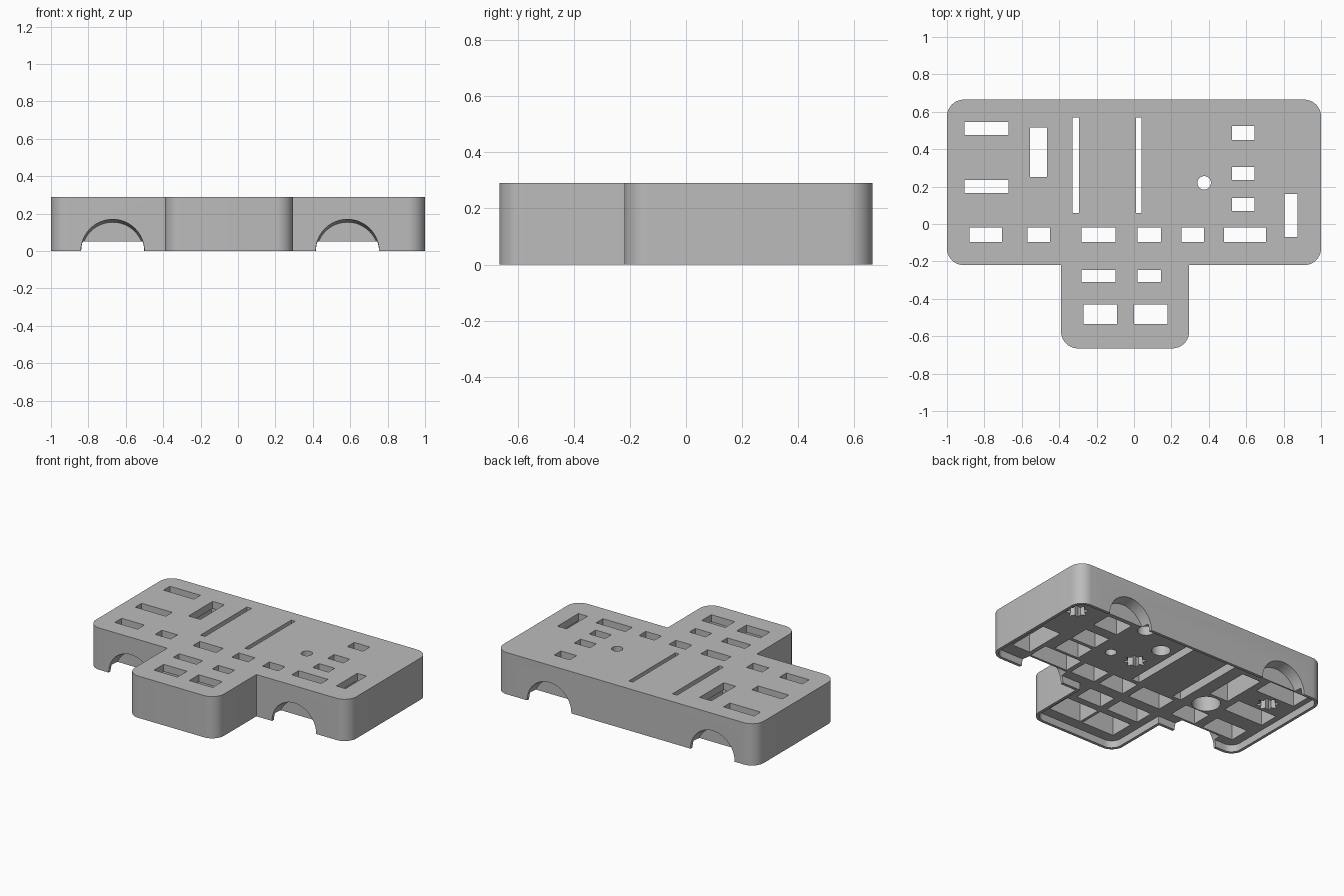
import bpy, bmesh, math

cube = bpy.data.objects.get("Cube")
if cube:
    bpy.data.objects.remove(cube, do_unlink=True)

grey = bpy.data.materials.new("plain grey")
grey.use_nodes = True
grey.diffuse_color = (0.5, 0.5, 0.5, 1)
grey.node_tree.nodes["Principled BSDF"].inputs["Base Color"].default_value = (0.5, 0.5, 0.5, 1)

HEIGHT, SKIRT, WALL, LID, MARGIN = 0.29, 0.05, 0.02, 0.05, 0.035


def loft(bm, ring_a, ring_b):
    """Closed solid between two matching rings of points."""
    a = [bm.verts.new(p) for p in ring_a]
    b = [bm.verts.new(p) for p in ring_b]
    bm.faces.new(a)
    bm.faces.new(b)
    for i in range(len(a)):
        j = (i + 1) % len(a)
        bm.faces.new((a[i], a[j], b[j], b[i]))


def prism(bm, pts, z0, z1):
    loft(bm, [(x, y, z0) for x, y in pts], [(x, y, z1) for x, y in pts])


def make(name, bm):
    bmesh.ops.recalc_face_normals(bm, faces=bm.faces)
    mesh = bpy.data.meshes.new(name)
    bm.to_mesh(mesh)
    bm.free()
    mesh.materials.append(grey)
    obj = bpy.data.objects.new(name, mesh)
    bpy.context.collection.objects.link(obj)
    return obj


def outline(inset=0):
    """T-shaped plan; each corner has its inward signs and whether it is round."""
    corners = [(-0.39, -0.665, 1, 1, True), (0.295, -0.665, -1, 1, True),
               (0.295, -0.22, -1, 1, False), (1, -0.22, -1, 1, True),
               (1, 0.665, -1, -1, True), (-1, 0.665, 1, -1, True),
               (-1, -0.22, 1, 1, True), (-0.39, -0.22, 1, 1, False)]
    pts = []
    for x, y, sx, sy, is_round in corners:
        x, y = x + sx * inset, y + sy * inset
        if not is_round:
            pts.append((x, y))
            continue
        r = 0.09 - inset
        mid = math.atan2(-sy, -sx)
        for i in range(11):
            t = mid + math.pi / 2 * (i / 10 - 0.5)
            pts.append((x + sx * r + r * math.cos(t), y + sy * r + r * math.sin(t)))
    return pts


def rect(x0, x1, y0, y1, m=0):
    return [(x0 - m, y0 - m), (x1 + m, y0 - m), (x1 + m, y1 + m), (x0 - m, y1 + m)]


def circle(x, y, r, n=32, dent=1):
    """Regular ring; dent below one makes a toothed star."""
    pts = []
    for i in range(n):
        k = r * (dent if i % 2 else 1)
        t = math.tau * i / n
        pts.append((x + k * math.cos(t), y + k * math.sin(t)))
    return pts


# Housing block
bm = bmesh.new()
prism(bm, outline(), 0, HEIGHT)
housing = make("housing", bm)


def cut(bm):
    cutter = make("cutter", bm)
    cutter.hide_render = True
    mod = housing.modifiers.new("cut", "BOOLEAN")
    mod.operation = "DIFFERENCE"
    mod.solver = "EXACT"
    mod.object = cutter
    bpy.ops.object.select_all(action="DESELECT")
    bpy.context.view_layer.objects.active = housing
    housing.select_set(True)
    bpy.ops.object.modifier_apply(modifier=mod.name)
    bpy.data.objects.remove(cutter, do_unlink=True)


# Shallow recess underneath, leaving a thin skirt
bm = bmesh.new()
prism(bm, outline(WALL), -0.1, SKIRT)
cut(bm)

# Rectangular openings, grouped by rows
openings = [(-0.905, -0.67, 0.475, 0.545), (-0.905, -0.67, 0.165, 0.235),
            (-0.555, -0.465, 0.25, 0.515),
            (0.525, 0.645, 0.45, 0.525), (0.525, 0.645, 0.235, 0.305),
            (0.525, 0.645, 0.07, 0.14), (0.805, 0.875, -0.07, 0.16),
            (-0.27, -0.09, -0.535, -0.43), (0, 0.18, -0.535, -0.43)]
for x0, x1 in [(-0.88, -0.705), (-0.57, -0.45), (-0.28, -0.1),
               (0.02, 0.145), (0.255, 0.375), (0.48, 0.705)]:
    openings.append((x0, x1, -0.095, -0.02))
for x0, x1 in [(-0.28, -0.1), (0.02, 0.145)]:
    openings.append((x0, x1, -0.31, -0.245))
slots = [(-0.33, -0.295, 0.06, 0.57), (0.01, 0.04, 0.06, 0.57)]

# Wide pockets from below, with round and toothed blind pockets between them
bm = bmesh.new()
for o in openings:
    prism(bm, rect(*o, 0.028 if o[2] == 0.25 else MARGIN), -0.1, HEIGHT - LID)
for s in slots:
    prism(bm, rect(*s, 0.015), -0.1, HEIGHT - LID)
for x, y, r in [(0.38, 0.57, 0.055), (0.147, 0.44, 0.06), (-0.5, 0.11, 0.09)]:
    prism(bm, circle(x, y, r), -0.1, HEIGHT - LID)
for x, y in [(0.87, 0.48), (0.188, 0.235), (-0.8, 0.355)]:
    prism(bm, circle(x, y, 0.075, 16, 0.65), -0.1, HEIGHT / 2)
cut(bm)

# Narrower openings through the lid and one round hole
bm = bmesh.new()
for o in openings + slots:
    prism(bm, rect(*o), 0.2, HEIGHT + 0.1)
prism(bm, circle(0.375, 0.22, 0.036), -0.1, HEIGHT + 0.1)
cut(bm)

# Arched recesses at front and back, narrowing slightly inwards
bm = bmesh.new()
for x in (-0.67, 0.585):
    for y, side in ((-0.22, -1), (0.665, 1)):
        outer = circle(x, 0, 0.17, 48)
        inner = circle(x, -0.012, 0.166, 48)
        loft(bm, [(px, y + side * 0.001, pz) for px, pz in outer],
             [(px, y - side * 0.075, pz) for px, pz in inner])
cut(bm)

bpy.ops.object.shade_smooth_by_angle(angle=math.radians(30))
